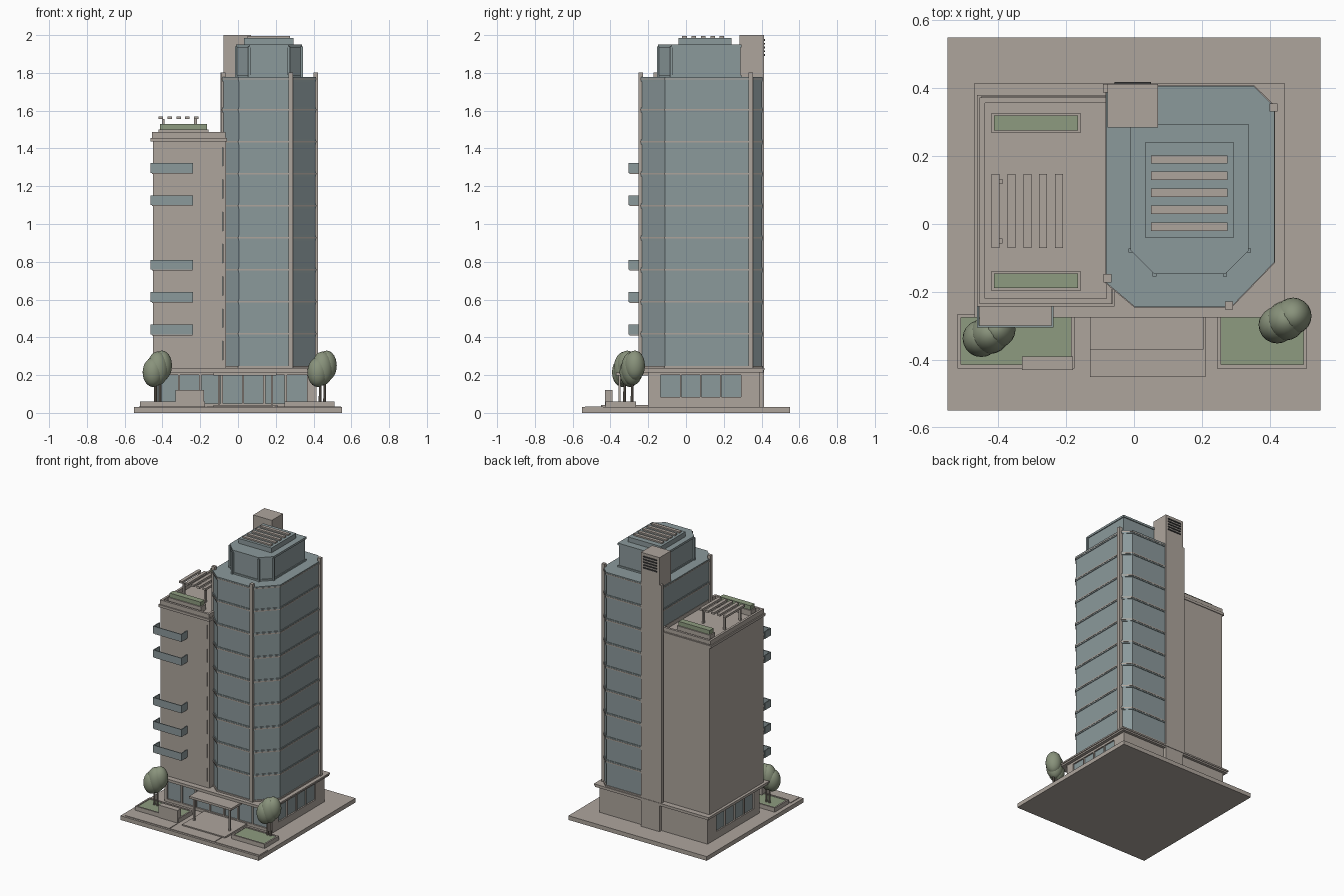
import bpy, bmesh
from mathutils import Matrix, Vector

cube = bpy.data.objects.get("Cube")
if cube:
    bpy.data.objects.remove(cube, do_unlink=True)


def material(name, rgb):
    m = bpy.data.materials.new(name)
    m.use_nodes = True
    m.diffuse_color = (*rgb, 1)
    m.node_tree.nodes["Principled BSDF"].inputs["Base Color"].default_value = (*rgb, 1)
    return m


STONE = material("warm stone", (0.42, 0.375, 0.335))
GLASS = material("blue grey glass", (0.26, 0.32, 0.33))
GREEN = material("planting green", (0.27, 0.33, 0.215))
LEAF = material("leaf green", (0.25, 0.29, 0.2))
BARK = material("bark", (0.22, 0.19, 0.16))
DARK = material("dark vent", (0.05, 0.05, 0.05))


def finish(name, bm, mat):
    mesh = bpy.data.meshes.new(name)
    bm.to_mesh(mesh)
    bm.free()
    mesh.materials.append(mat)
    ob = bpy.data.objects.new(name, mesh)
    bpy.context.collection.objects.link(ob)
    return ob


def boxes(name, mat, *items):
    """Each item is x0, x1, y0, y1, z0, z1."""
    bm = bmesh.new()
    for x0, x1, y0, y1, z0, z1 in items:
        mid = Matrix.Translation(((x0 + x1) / 2, (y0 + y1) / 2, (z0 + z1) / 2))
        size = Matrix.Diagonal((x1 - x0, y1 - y0, z1 - z0, 1))
        bmesh.ops.create_cube(bm, size=1, matrix=mid @ size)
    return finish(name, bm, mat)


def prisms(name, mat, outline, levels, grow=0.0):
    """Extrude an outline between each pair of heights, widened by grow."""
    xs, ys = zip(*outline)
    cx, cy = (min(xs) + max(xs)) / 2, (min(ys) + max(ys)) / 2
    fx = 1 + 2 * grow / (max(xs) - min(xs))
    fy = 1 + 2 * grow / (max(ys) - min(ys))
    bm = bmesh.new()
    for z0, z1 in levels:
        ring = [bm.verts.new((cx + (x - cx) * fx, cy + (y - cy) * fy, z0)) for x, y in outline]
        face = bm.faces.new(ring)
        ext = bmesh.ops.extrude_face_region(bm, geom=[face])
        top = [v for v in ext["geom"] if isinstance(v, bmesh.types.BMVert)]
        bmesh.ops.translate(bm, verts=top, vec=(0, 0, z1 - z0))
    bmesh.ops.recalc_face_normals(bm, faces=bm.faces)
    return finish(name, bm, mat)


def planter(name, x0, x1, y0, y1, z0, rim_z, top_z, rim=0.011):
    boxes(name + "_box", STONE, (x0, x1, y0, y0 + rim, z0, rim_z), (x0, x1, y1 - rim, y1, z0, rim_z),
          (x0, x0 + rim, y0, y1, z0, rim_z), (x1 - rim, x1, y0, y1, z0, rim_z))
    boxes(name + "_planting", GREEN, (x0 + rim, x1 - rim, y0 + rim, y1 - rim, z0, top_z))


# Site slab, paving and entrance step
boxes("site_slab", STONE, (-.55, .55, -.55, .55, 0, .03))
boxes("paving", STONE, *[(x, x + .352, -.535, -.44, .03, .034) for x in (-.525, -.166, .192)])
boxes("entrance_step", STONE, (-.13, .21, -.45, -.2, .03, .042))
planter("left_bed", -.52, -.175, -.425, -.265, .03, .06, .055)
planter("right_bed", .245, .51, -.425, -.265, .03, .06, .055)
boxes("entrance_sign_block", STONE, (-.33, -.18, -.43, -.39, .03, .12))

# Podium: glass core showing between stone walls, bands and piers
P0, P1, Q0, Q1 = -.445, .415, -.2, .39
boxes("podium_glass", GLASS, (P0 + .01, P1 - .01, Q0 + .01, Q1 - .01, .03, .215))
boxes("podium_shell", STONE,
      (P0, P1, -.135, Q1, .03, .083), (P0, P1, Q0, Q1, .2, .216), (P0, P1, Q0, -.135, .03, .05),
      (P0, P1, .29, Q1, .03, .215), (P0, P0 + .02, Q0, -.135, .03, .215), (P1 - .05, P1, Q0, -.135, .03, .215),
      *[(P0, P1, y - .004, y + .004, .08, .205) for y in (-.029, .0775, .184)])
step = (P1 - P0 - .07) / 7
boxes("shopfront_mullions", STONE, *[(P0 + .02 + i * step - .006, P0 + .02 + i * step + .006, Q0, Q0 + .02, .03, .215)
                                     for i in range(1, 7)])
boxes("podium_cornice", STONE, (-.465, .437, -.27, .41, .215, .226), (-.47, .443, -.275, .415, .226, .237))

# Entrance canopy
boxes("entrance_canopy", STONE, (-.13, .205, -.37, -.2, .198, .214))
boxes("canopy_posts", STONE, *[(x - .006, x + .006, -.358, -.346, .03, .2) for x in (-.1, .18)])

# Low block: glass core wrapped in stone bands and piers
X0, X1, Y0, Y1 = -.45, -.063, -.235, .375
FLOOR, BASE = .171, .28
boxes("low_block_glass", GLASS, (X0 + .012, X1 - .012, Y0 + .012, Y1 - .012, .235, 1.44))
bands = [(X0, X1, Y0, Y1, .235, BASE)]
bands += [(X0, X1, Y0, Y1, BASE + .1 + i * FLOOR, BASE + (i + 1) * FLOOR) for i in range(6)]
bands.append((X0, X1, Y0, Y1, BASE + .1 + 6 * FLOOR, 1.46))
boxes("low_block_bands", STONE, *bands)
piers = [(a, b, Y0, Y1, .236, 1.44) for a, b in ((X0, -.422), (-.324, -.3), (-.2, -.178), (-.08, X1))]
pitch = (Y1 - Y0 - .02) / 5
for i in range(6):
    y = Y0 + .01 + i * pitch
    piers.append((X0, X1 - .02, max(Y0, y - .014), min(Y1, y + .014), .236, 1.44))
boxes("low_block_piers", STONE, *piers)
boxes("window_blinds", STONE, *[(x, x + .055, Y0 + .007, Y0 + .013, BASE + r * FLOOR + .07, BASE + r * FLOOR + .1)
                                for x, r in ((-.422, 6), (-.3, 4), (-.178, 2))])

# Balconies on the front of the low block
for n, row in enumerate((0, 1, 2, 4, 5), 1):
    row = row if row < 3 else row + 1
    z = BASE + row * FLOOR - .04 if row < 3 else BASE + (row - 1) * FLOOR - .04
    z += FLOOR
    boxes("balcony_slab_%d" % n, STONE, (-.455, -.24, -.3, Y0, z, z + .01))
    boxes("balcony_rail_%d" % n, GLASS, (-.463, -.237, -.305, -.299, z + .005, z + .057),
          (-.463, -.457, -.305, Y0, z + .005, z + .057), (-.243, -.237, -.305, Y0, z + .005, z + .057))

# Low block cornice, parapet and roof garden
boxes("low_cornice", STONE, (-.463, -.057, -.243, .38, 1.437, 1.455))
for inset, zt in ((.008, 1.487),):
    a, b, c, d = -.463 + inset, -.057 - inset, -.243 + inset, .38 - inset
    boxes("low_parapet", STONE, (a, b, c, c + .016, 1.45, zt), (a, b, d - .016, d, 1.45, zt),
          (a, a + .016, c, d, 1.45, zt), (b - .016, b, c, d, 1.45, zt))
planter("roof_planter_front", -.42, -.157, -.197, -.138, 1.455, 1.5, 1.53, .008)
planter("roof_planter_back", -.42, -.157, .268, .327, 1.455, 1.5, 1.53, .008)
boxes("pergola_slats", STONE, *[(x - .012, x + .012, -.07, .147, 1.555, 1.57)
                                for x in (-.408, -.361, -.314, -.268, -.221)])
boxes("pergola_posts", STONE, *[(x - .007, x + .007, y - .007, y + .007, 1.455, 1.556)
                                for x in (-.395, -.225) for y in (-.05, .125)])

# Glass tower with chamfered corners
plan = [(-.078, -.17), (.005, -.24), (.285, -.24), (.41, -.11), (.41, .343), (.35, .402), (-.078, .402)]
prisms("tower_glass", GLASS, plan, [(.236, 1.775)])
lines = [.418 + i * .1695 for i in range(8)]
prisms("tower_ledges", GLASS, plan, [(z - .013, z + .013) for z in lines] + [(1.755, 1.779)], .004)
prisms("tower_floor_lines", STONE, plan, [(z - .004, z + .004) for z in lines] + [(.237, .247), (1.764, 1.77)], .006)
boxes("tower_corner_fins", STONE, *[(x - .012, x + .012, y - .012, y + .012, .236, 1.803) for x, y in
                                    ((-.078, -.16), (.28, -.24), (.411, .343), (-.08, .4))])

# Set-back crown, roof plant and louvres
crown = [(-.01, -.078), (.06, -.148), (.268, -.148), (.338, -.078), (.338, .295), (-.01, .295)]
prisms("crown_glass", GLASS, crown, [(1.77, 1.94)], -.006)
prisms("crown_rims", GLASS, crown, [(1.775, 1.79), (1.935, 1.95)])
boxes("crown_corner_posts", GLASS, *[(x - .006, x + .006, y - .006, y + .006, 1.775, 1.94) for x, y in crown[:4]])
boxes("roof_plant", GLASS, (.032, .294, -.04, .24, 1.95, 1.985))
boxes("roof_louvres", STONE, *[(.05, .275, y - .012, y + .012, 1.985, 1.995)
                               for y in (-.008, .042, .092, .142, .19)])

# Lift shaft with vent slats on the back
boxes("lift_shaft", STONE, (-.078, .07, .284, .412, .03, 2))
boxes("shaft_vents", DARK, *[(-.057, .05, .411, .418, z, z + .009) for z in (1.89, 1.91, 1.93, 1.95, 1.97)])


# Trees
def tree(name, x, y, lean):
    bm = bmesh.new()
    for dx, dy, z, r, h in ((-.025, -.012, .215, .055, .078), (.022, .014, .25, .054, .08), (0, 0, .235, .058, .09)):
        m = Matrix.Translation((x + dx * lean, y + dy, z)) @ Matrix.Diagonal((r, r, h, 1))
        bmesh.ops.create_icosphere(bm, subdivisions=3, radius=1, matrix=m)
    for f in bm.faces:
        f.smooth = True
    finish(name + "_crown", bm, LEAF)
    bm = bmesh.new()
    for dx in (-.012, .012):
        bmesh.ops.create_cone(bm, cap_ends=True, segments=8, radius1=.008, radius2=.006, depth=.16,
                              matrix=Matrix.Translation((x + dx, y, .13)))
    finish(name + "_trunk", bm, BARK)


tree("left_tree", -.425, -.325, 1)
tree("right_tree", .447, -.285, 1)
